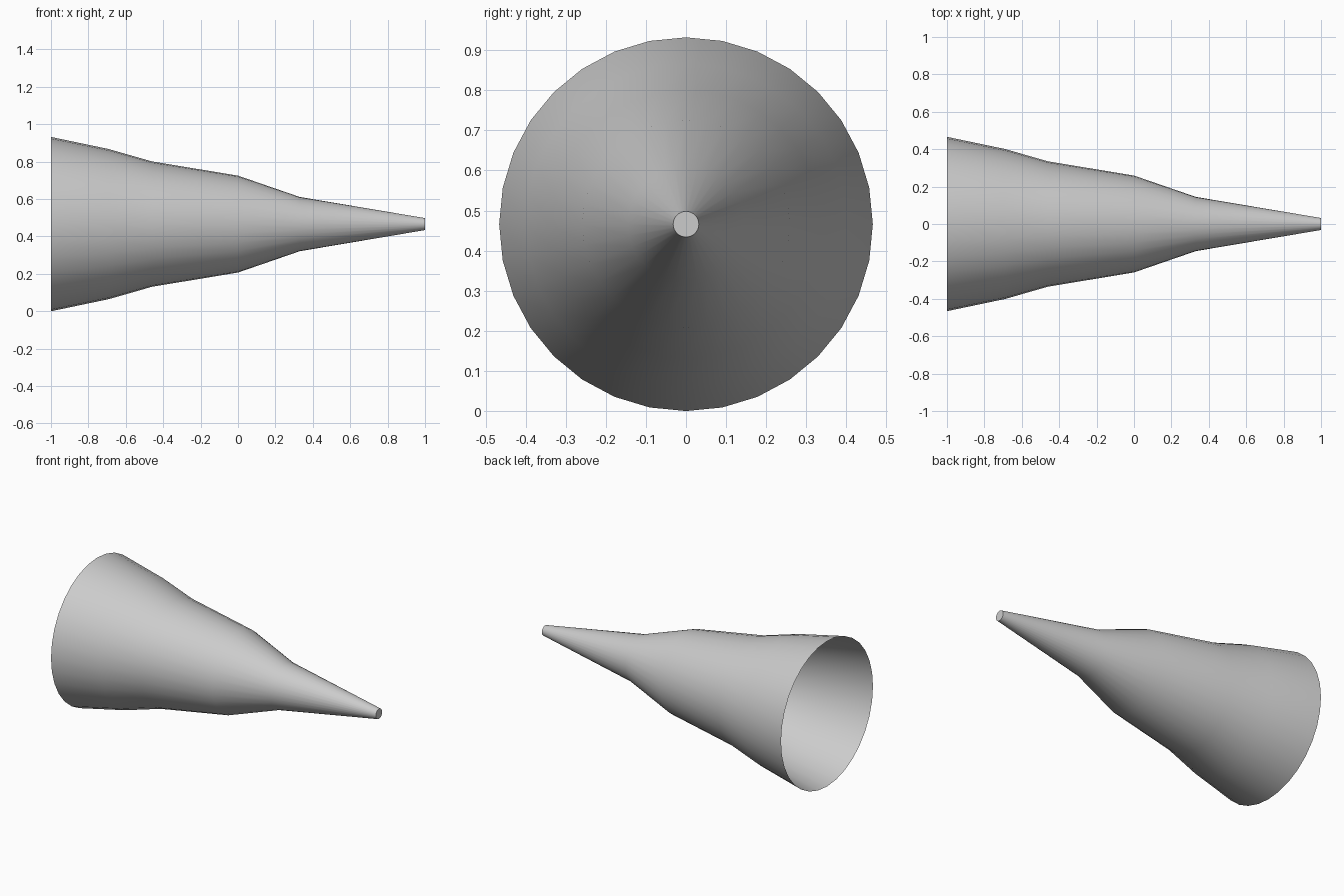
import bpy, bmesh, math

if "Cube" in bpy.data.objects:
    bpy.data.objects.remove(bpy.data.objects["Cube"])

SIDES = 32
AXIS_Z = 0.466
# (x, radius) from the open wide end to the closed tip
PROFILE = [(-1, 0.466), (-0.69, 0.401), (-0.46, 0.335),
           (0, 0.259), (0.33, 0.145), (1, 0.032)]

bm = bmesh.new()

# Rings along the x axis
rings = []
for x, r in PROFILE:
    ring = []
    for i in range(SIDES):
        a = 2 * math.pi * i / SIDES
        ring.append(bm.verts.new((x, r * math.cos(a), AXIS_Z + r * math.sin(a))))
    rings.append(ring)

# Thin outer skin, left open at the wide end
for a, b in zip(rings, rings[1:]):
    for i in range(SIDES):
        j = (i + 1) % SIDES
        bm.faces.new((a[i], a[j], b[j], b[i]))

# Flat tip cap
bm.faces.new(rings[-1])
bm.normal_update()

mesh = bpy.data.meshes.new("tapered_cone")
bm.to_mesh(mesh)
bm.free()
cone = bpy.data.objects.new("tapered_cone", mesh)
bpy.context.collection.objects.link(cone)

# Smooth sides, sharp tip rim
bpy.context.view_layer.objects.active = cone
cone.select_set(True)
bpy.ops.object.shade_smooth_by_angle(angle=math.radians(40))
